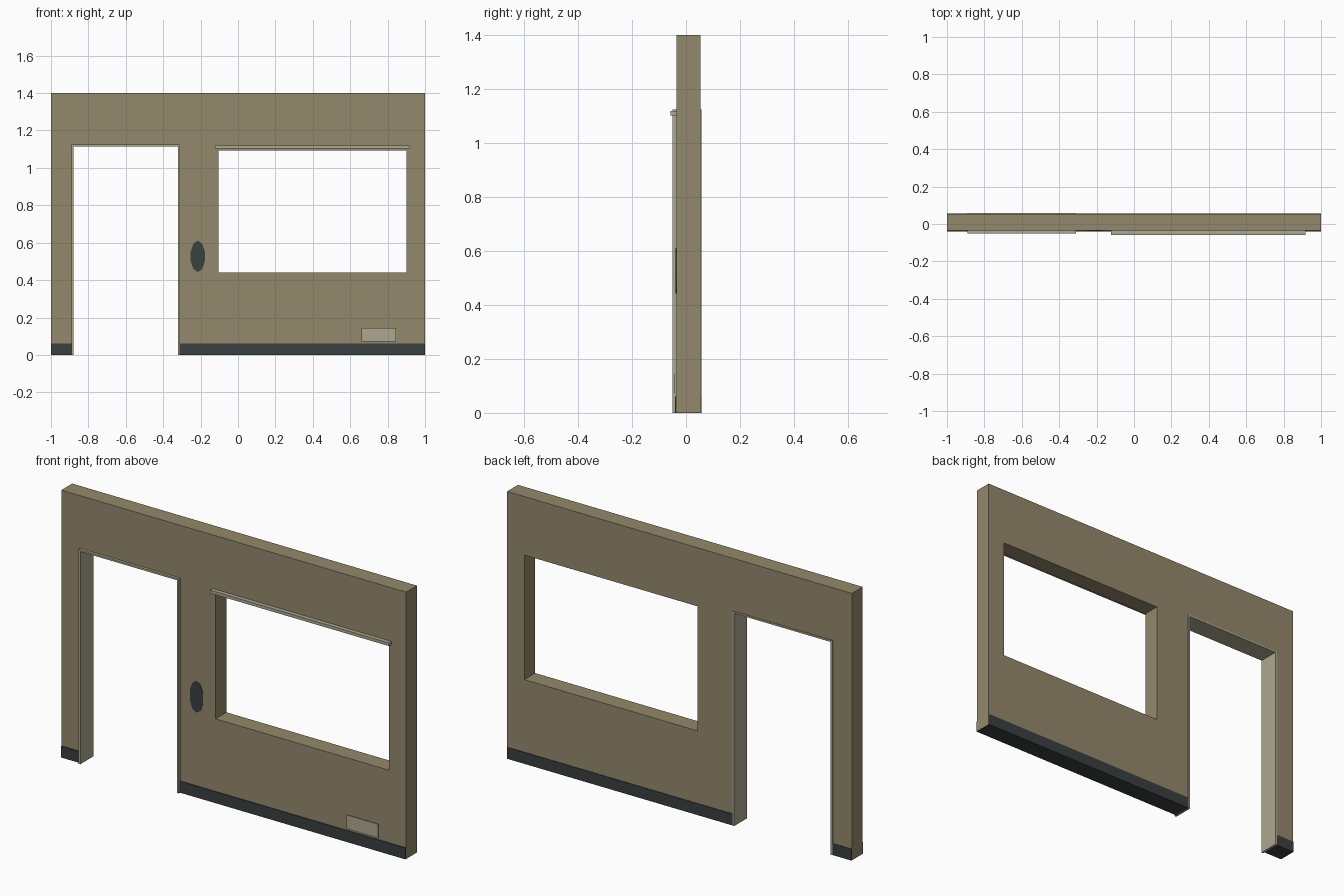
import bpy, bmesh, math

if "Cube" in bpy.data.objects:
    bpy.data.objects.remove(bpy.data.objects["Cube"])


def material(name, rgb):
    m = bpy.data.materials.new(name)
    m.diffuse_color = (*rgb, 1)
    m.use_nodes = True
    m.node_tree.nodes["Principled BSDF"].inputs["Base Color"].default_value = m.diffuse_color
    return m


WALL = material("wall_tan", (0.296, 0.25, 0.15))
TRIM = material("trim_beige", (0.42, 0.39, 0.285))
DARK = material("skirting_dark", (0.042, 0.05, 0.053))


def finish(name, bm, mat):
    bmesh.ops.recalc_face_normals(bm, faces=bm.faces)
    me = bpy.data.meshes.new(name)
    bm.to_mesh(me)
    bm.free()
    me.materials.append(mat)
    ob = bpy.data.objects.new(name, me)
    bpy.context.collection.objects.link(ob)
    return ob


def box(name, x, y, z, mat):
    bm = bmesh.new()
    bmesh.ops.create_cube(bm, size=1)
    for v in bm.verts:
        for i, (lo, hi) in enumerate((x, y, z)):
            v.co[i] = hi if v.co[i] > 0 else lo
    return finish(name, bm, mat)


FRONT, BACK, TOP = -0.036, 0.054, 1.4
DEPTH = (FRONT, BACK)

# Wall panels: posts, headers and window apron
for name, x, z in (
    ("left_post", (-1.0, -0.89), (0.001, TOP)),
    ("door_header", (-0.89, -0.31), (1.12, TOP)),
    ("middle_post", (-0.31, -0.105), (0.001, TOP)),
    ("window_header", (-0.105, 0.9), (1.093, TOP)),
    ("window_apron", (-0.105, 0.9), (0.001, 0.44)),
    ("right_post", (0.9, 1.0), (0.001, TOP)),
):
    box(name, x, DEPTH, z, WALL)

# Skirting, a hair proud of front, back and underside
for name, x in (("left_skirting", (-0.9995, -0.89)), ("right_skirting", (-0.31, 0.9995))):
    box(name, x, (-0.040, 0.057), (0, 0.06), DARK)

# Door lining: two jambs and a head
FRAME = (-0.050, 0.058)
box("left_jamb", (-0.891, -0.88), FRAME, (0, 1.115), TRIM)
box("right_jamb", (-0.32, -0.309), FRAME, (0, 1.115), TRIM)
box("door_head", (-0.891, -0.309), FRAME, (1.115, 1.124), TRIM)

# Rail above the window
box("window_rail", (-0.122, 0.916), (-0.058, FRONT), (1.103, 1.119), TRIM)

# Low vent plate, standing slightly off the wall
box("vent_plate", (0.66, 0.845), (-0.045, -0.042), (0.072, 0.145), TRIM)

# Dark oval plate on the middle post
bm = bmesh.new()
ring = [bm.verts.new((-0.215 + 0.04 * math.cos(a), FRONT - 0.002, 0.527 + 0.084 * math.sin(a)))
        for a in (math.tau * i / 10 + math.pi / 10 for i in range(10))]
face = bm.faces.new(ring)
ext = bmesh.ops.extrude_face_region(bm, geom=[face])
for v in ext["geom"]:
    if isinstance(v, bmesh.types.BMVert):
        v.co.y = FRONT + 0.002
if face.is_valid and len(bm.faces) == 11:
    bm.faces.new(ring)
finish("oval_plate", bm, DARK)
